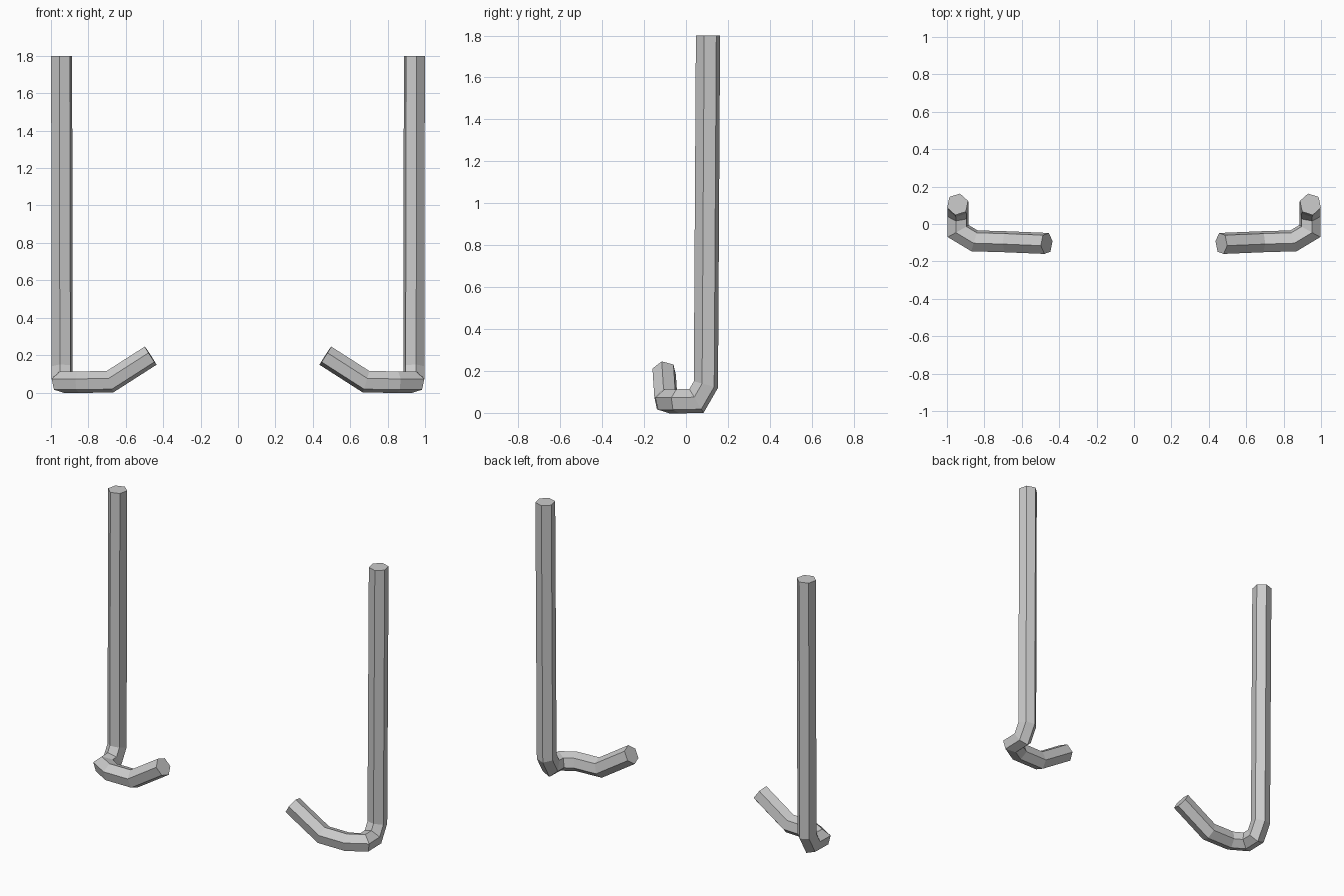
import bpy, bmesh, math
from mathutils import Vector

if "Cube" in bpy.data.objects:
    bpy.data.objects.remove(bpy.data.objects["Cube"])

SIDES, RADIUS, PHASE = 6, 0.059, math.radians(102)

# Centreline of the right-hand bar, from the top of the post to the toe
PATH = [Vector(p) for p in (
    (0.943, 0.105, 1.80), (0.940, 0.095, 0.135), (0.940, 0.05, 0.057),
    (0.940, -0.038, 0.055), (0.853, -0.09, 0.055),
    (0.684, -0.095, 0.058), (0.467, -0.104, 0.197))]


def bent_bar(name, path):
    """Sweep a hexagon along the path, mitred at each bend."""
    bm = bmesh.new()
    dirs = [(b - a).normalized() for a, b in zip(path, path[1:])]
    angles = [PHASE + i * math.tau / SIDES for i in range(SIDES)]
    pts = [path[0] + Vector((math.cos(a), math.sin(a), 0)) * RADIUS for a in angles]
    rings = []
    for i, centre in enumerate(path):
        d_in, d_out = dirs[max(i - 1, 0)], dirs[min(i, len(dirs) - 1)]
        normal = (d_in + d_out).normalized()
        # slide each corner along the bar until it meets the mitre plane
        pts = [p + d_in * ((centre - p).dot(normal) / d_in.dot(normal)) for p in pts]
        rings.append([bm.verts.new(p) for p in pts])
    for r0, r1 in zip(rings, rings[1:]):
        for k in range(SIDES):
            n = (k + 1) % SIDES
            bm.faces.new((r0[k], r0[n], r1[n], r1[k]))
    bm.faces.new(rings[0])
    bm.faces.new(rings[-1])
    bmesh.ops.recalc_face_normals(bm, faces=bm.faces)
    mesh = bpy.data.meshes.new(name)
    bm.to_mesh(mesh)
    bm.free()
    obj = bpy.data.objects.new(name, mesh)
    bpy.context.collection.objects.link(obj)
    return obj


# Right bar, mirrored across x = 0 to give the left one
bars = bent_bar("bent_bars", PATH)
mirror = bars.modifiers.new("mirror", 'MIRROR')
mirror.use_axis[0] = True
mirror.use_mirror_merge = False
